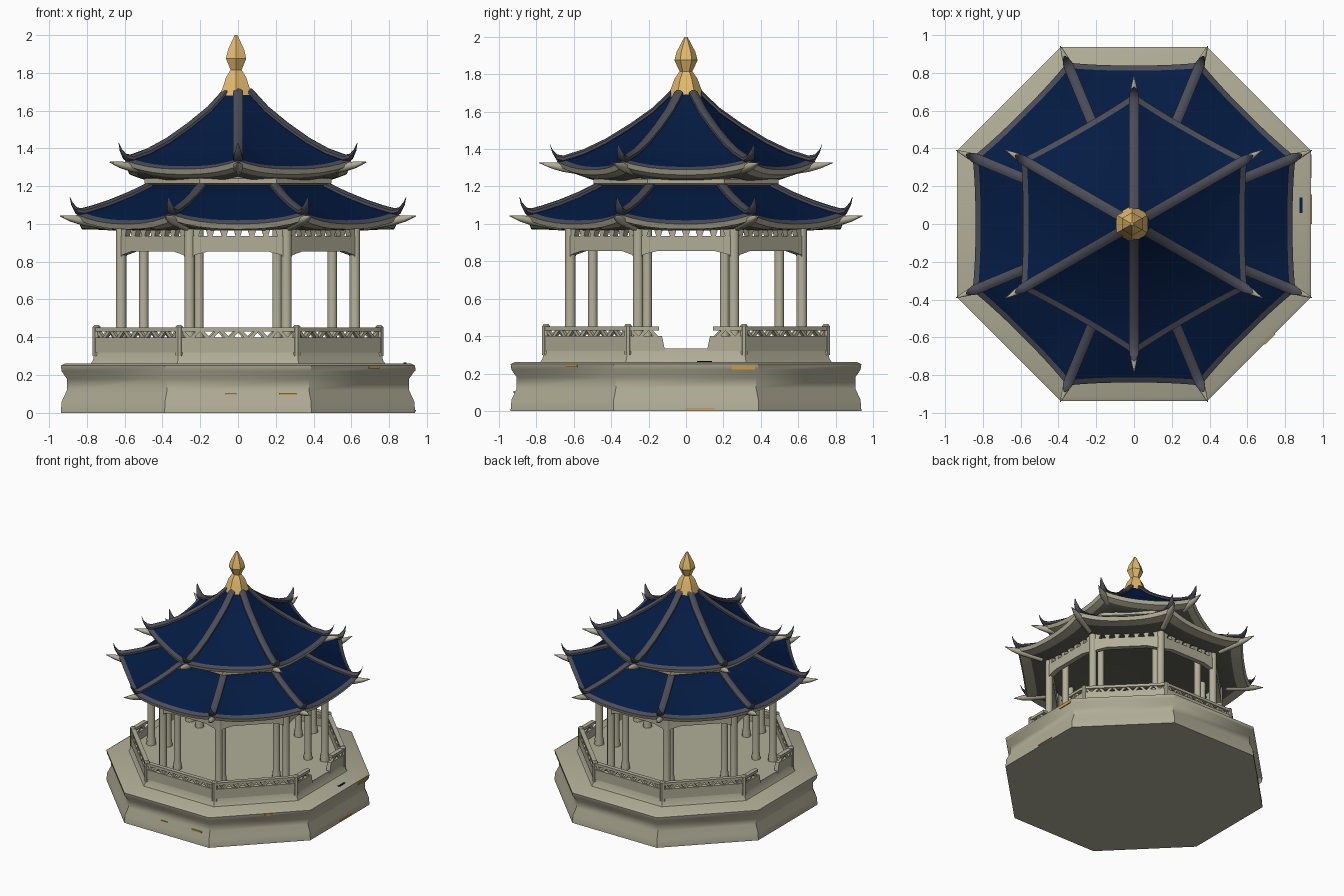
import bpy, bmesh, math
from mathutils import Vector

cube = bpy.data.objects.get("Cube")
if cube:
    bpy.data.objects.remove(cube, do_unlink=True)


def material(name, rgb):
    m = bpy.data.materials.new(name)
    m.use_nodes = True
    m.diffuse_color = (*rgb, 1)
    m.node_tree.nodes["Principled BSDF"].inputs["Base Color"].default_value = (*rgb, 1)
    return m


STONE = material("pale stone", (0.44, 0.42, 0.31))
BLUE = material("blue tile", (0.0012, 0.011, 0.056))
GREY = material("grey trim", (0.07, 0.073, 0.095))
DARK = material("dark underside", (0.12, 0.12, 0.10))
GOLD = material("gold", (0.76, 0.49, 0.15))
ORANGE = material("orange mark", (0.62, 0.33, 0.05))


def finish(name, bm, mats, smooth=30):
    bmesh.ops.recalc_face_normals(bm, faces=bm.faces)
    mesh = bpy.data.meshes.new(name)
    bm.to_mesh(mesh)
    bm.free()
    for m in mats:
        mesh.materials.append(m)
    mesh.shade_smooth()
    mesh.set_sharp_from_angle(angle=math.radians(smooth))
    obj = bpy.data.objects.new(name, mesh)
    bpy.context.collection.objects.link(obj)


def polar(r, a, z=0):
    return Vector((r * math.cos(a), r * math.sin(a), z))


def corners(n, start):
    return [start + i * math.tau / n for i in range(n)]


OCT = corners(8, math.pi / 8)
HEX = corners(6, math.pi / 6)


def stack(bm, angles, profile, center=(0, 0), steps=1, sag=0, pinch=0, band_mats=None):
    """Closed solid of polygon rings (radius, z); eaves may sag and curve in between corners."""
    n, rmax, r0 = len(angles), max(p[0] for p in profile), profile[0][0]
    rings = []
    for r, z in profile:
        w = max(0, (r - r0) / (rmax - r0)) ** 2 if sag else 0
        ring = []
        for i in range(n):
            a, b = polar(r, angles[i]), polar(r, angles[(i + 1) % n])
            for k in range(steps):
                u = k / steps
                s = 1 - abs(2 * u - 1) ** 2.5
                p = a.lerp(b, u) * (1 - pinch * s * w)
                ring.append(bm.verts.new((p.x + center[0], p.y + center[1], z - sag * s * w)))
        rings.append(ring)
    for j, (lo, hi) in enumerate(zip(rings, rings[1:])):
        for i in range(len(lo)):
            k = (i + 1) % len(lo)
            f = bm.faces.new((lo[i], lo[k], hi[k], hi[i]))
            f.material_index = band_mats[j] if band_mats else 0
    for ring, at in ((rings[0], 0), (rings[-1], -1)):
        f = bm.faces.new(ring)
        f.material_index = band_mats[at] if band_mats else 0


def tube(bm, angle, path, flat=1.0, sides=8):
    """Tapered tube through (radius, z, half width) points in a radial plane."""
    side = polar(1, angle + math.pi / 2)
    rings = []
    for r, z, w in path:
        ring = []
        for t in corners(sides, math.pi / sides):
            ring.append(bm.verts.new(polar(r, angle, z + w * flat * math.sin(t)) + side * w * math.cos(t)))
        rings.append(ring)
    for lo, hi in zip(rings, rings[1:]):
        for i in range(sides):
            k = (i + 1) % sides
            bm.faces.new((lo[i], lo[k], hi[k], hi[i]))
    bm.faces.new(rings[0])
    bm.faces.new(rings[-1])


def side_plate(bm, side, radius, outline, thick):
    """Extruded outline (s, z) standing on one side of an octagon, s in -1..1."""
    a = side * math.tau / 8
    apothem, half = radius * math.cos(math.pi / 8), radius * math.sin(math.pi / 8)
    along = polar(1, a + math.pi / 2)
    layers = []
    for d in (-thick / 2, thick / 2):
        layers.append([bm.verts.new(polar(apothem + d, a, z) + along * s * half) for s, z in outline])
        bm.faces.new(layers[-1])
    for i in range(len(outline)):
        k = (i + 1) % len(outline)
        bm.faces.new((layers[0][i], layers[0][k], layers[1][k], layers[1][i]))


# Stone base and upper step
bm = bmesh.new()
stack(bm, OCT, [(1.015, 0), (1.01, 0.06), (0.98, 0.12), (0.98, 0.18), (1.01, 0.22),
                (1.015, 0.25), (0.99, 0.262)])
finish("base", bm, [STONE], 40)
bm = bmesh.new()
stack(bm, OCT, [(0.85, 0.25), (0.83, 0.28), (0.82, 0.335)])
finish("floor_step", bm, [STONE])

# Thin orange marks on the base sides and a blue one on its top
bm = bmesh.new()
for side, radius, s0, s1, z0, z1 in ((6, 0.995, 0.57, 0.81, 0.095, 0.106), (6, 0.995, -0.18, -0.02, 0.097, 0.103),
                                     (0, 1.013, 0.63, 0.95, 0.222, 0.24), (0, 1.016, 0.0, 0.4, 0.008, 0.016),
                                     (7, 1.015, 0.1, 0.3, 0.235, 0.245)):
    side_plate(bm, side, radius, [(s0, z0), (s1, z0), (s1, z1), (s0, z1)], 0.008)
finish("base_marks", bm, [ORANGE])
bm = bmesh.new()
side_plate(bm, 0, 0.957, [(0.16, 0.257), (0.38, 0.257), (0.38, 0.266), (0.16, 0.266)], 0.016)
finish("blue_mark", bm, [BLUE])

# Columns: an outer and an inner ring
for name, radius, thick in (("outer_columns", 0.67, 0.03), ("inner_columns", 0.54, 0.027)):
    bm = bmesh.new()
    for a in OCT:
        c = polar(radius, a)
        stack(bm, OCT, [(thick * 1.3, 0.32), (thick * 1.2, 0.37), (thick, 0.4), (thick, 1.0)], c.xy)
    finish(name, bm, [STONE], 50)

# Railing with zigzag lattice, open on the two x sides
bm = bmesh.new()
RAIL = 0.81
for side in range(8):
    gap = side % 4 == 0
    for m in (-1, 1):
        end = m * 0.36 if gap else 0
        side_plate(bm, side, RAIL, [(m, 0.32), (end, 0.32), (end * 1.15, 0.4), (m, 0.4)], 0.035)
        side_plate(bm, side, RAIL, [(m, 0.43), (end * 1.3, 0.43), (end * 1.3, 0.452), (m, 0.452)], 0.035)
    for i in range(12):
        s = -1 + i / 6
        if gap and abs(s + 1 / 12) < 0.5:
            continue
        lo, hi = (0.395, 0.435) if i % 2 else (0.435, 0.395)
        side_plate(bm, side, RAIL, [(s, lo), (s + 0.08, lo), (s + 0.2, hi), (s + 0.12, hi)], 0.02)
for a in OCT:
    stack(bm, OCT, [(0.022, 0.3), (0.022, 0.455), (0.012, 0.465)], polar(RAIL, a).xy)
finish("railing", bm, [STONE])

# Arched beams between the columns, with small bracket teeth above
bm = bmesh.new()
arch = [(1, 0.80), (0.9, 0.835), (0.6, 0.855)]
outline = [(-1, 0.935), (1, 0.935)] + arch + [(-s, z) for s, z in reversed(arch)]
for side in range(8):
    side_plate(bm, side, 0.67, outline, 0.04)
    for i in range(7):
        s = -0.86 + i * 0.287
        side_plate(bm, side, 0.67, [(s - 0.04, 0.93), (s + 0.04, 0.93), (s + 0.11, 0.985), (s - 0.11, 0.985)], 0.035)
finish("beams", bm, [STONE])

# Neck between the two roofs
bm = bmesh.new()
stack(bm, OCT, [(0.50, 1.1), (0.50, 1.205), (0.535, 1.215), (0.535, 1.24), (0.49, 1.25), (0.47, 1.3)])
finish("roof_neck", bm, [STONE])

# Roofs: blue tile, grey eave edge, pale rim and dark underside; ridges with upturned horns
LOWER = [(0.50, 1.205), (0.62, 1.15), (0.74, 1.105), (0.84, 1.075), (0.893, 1.062), (0.925, 1.05)]
UPPER = [(0.08, 1.695), (0.18, 1.60), (0.30, 1.515), (0.43, 1.435), (0.55, 1.378),
         (0.655, 1.345), (0.69, 1.335)]
for name, angles, top, soffit, sag in (
        ("lower_roof", OCT, LOWER, [(0.91, 1.018), (0.82, 0.998), (0.70, 0.975), (0.45, 1.01)], 0.05),
        ("upper_roof", HEX, UPPER, [(0.675, 1.305), (0.62, 1.28), (0.54, 1.25), (0.35, 1.25)], 0.045)):
    bm = bmesh.new()
    bands = [1] * (len(top) - 2) + [2, 0, 0, 3, 3]
    stack(bm, angles, top + soffit, steps=10, sag=sag, pinch=0.018, band_mats=bands)
    finish(name, bm, [STONE, BLUE, GREY, DARK])

    end_r, end_z = top[-1]
    bm = bmesh.new()
    for a in angles:
        tube(bm, a, [(r, z + 0.002, 0.029) for r, z in top[:-1]]
             + [(end_r, end_z + 0.02, 0.026), (end_r + 0.025, end_z + 0.055, 0.014),
                (end_r + 0.038, end_z + 0.092, 0.003)], 0.7)
    finish(name + "_ridges", bm, [GREY], 50)

    bm = bmesh.new()
    for a in angles:
        tube(bm, a, [(end_r - 0.2, end_z - 0.065, 0.022), (end_r - 0.03, end_z - 0.032, 0.026),
                     (end_r + 0.03, end_z - 0.022, 0.018), (end_r + 0.095, end_z - 0.008, 0.002)])
    finish(name + "_corner_rafters", bm, [STONE], 50)

# Gold finial
bm = bmesh.new()
stack(bm, HEX, [(0.1, 1.68), (0.08, 1.725), (0.062, 1.775), (0.034, 1.815), (0.062, 1.875),
                (0.05, 1.92), (0.008, 2.0)], (-0.01, 0))
finish("finial", bm, [GOLD], 35)
